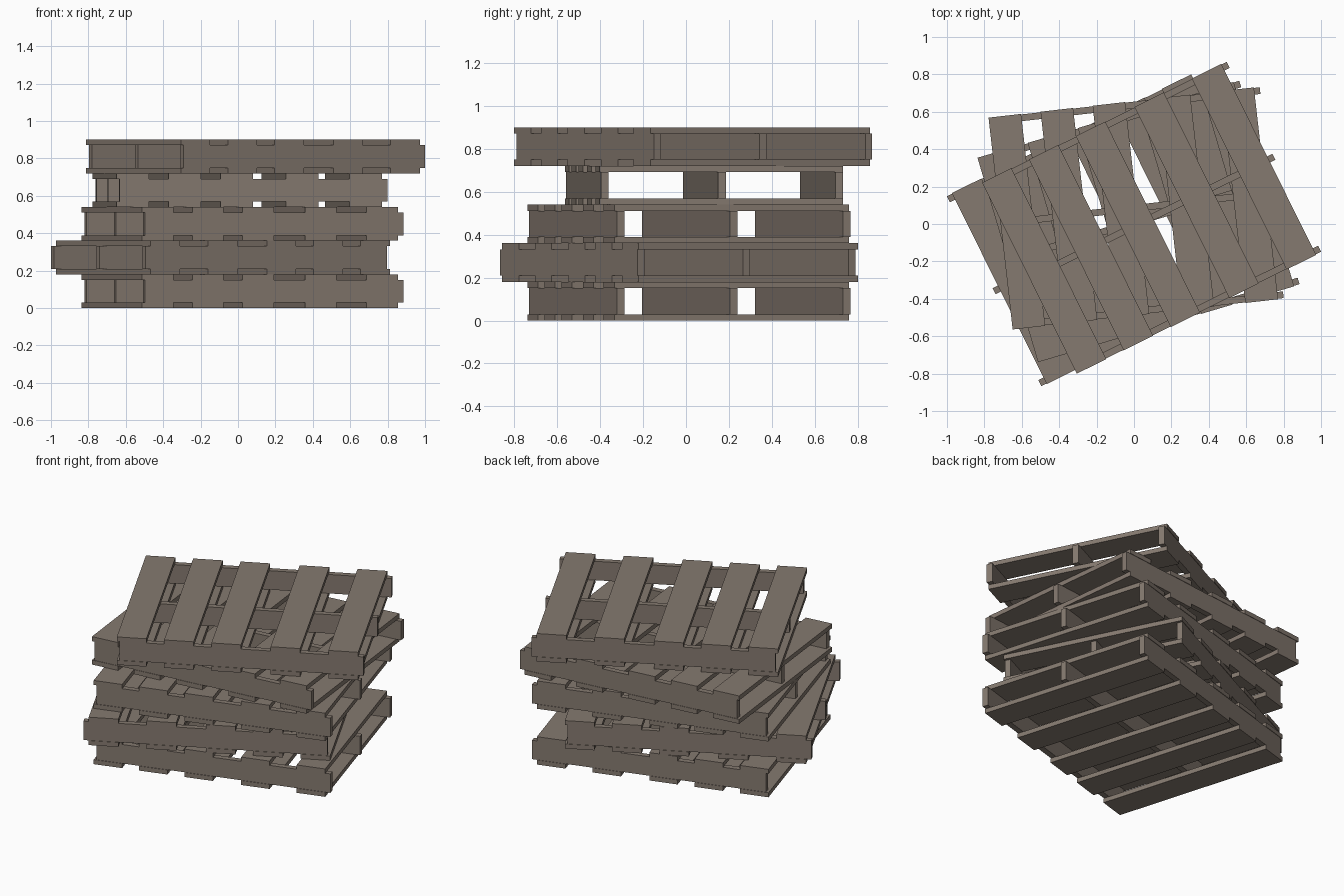
import bpy, bmesh, math
from mathutils import Matrix

if "Cube" in bpy.data.objects:
    bpy.data.objects.remove(bpy.data.objects["Cube"])

wood = bpy.data.materials.new("weathered wood")
wood.diffuse_color = (0.235, 0.193, 0.160, 1)
wood.use_nodes = True
wood.node_tree.nodes["Principled BSDF"].inputs["Base Color"].default_value = wood.diffuse_color

LEVEL = 0.18          # height of one pallet
DECK = 0.029          # board thickness
HALF = 0.57           # half length of a deck board
BOARDS = [(-0.73, -0.555), (-0.45, -0.275), (-0.17, 0.005), (0.18, 0.355), (0.522, 0.698)]


def add_box(bm, lo, hi):
    size = [b - a for a, b in zip(lo, hi)]
    mid = [(a + b) / 2 for a, b in zip(lo, hi)]
    bmesh.ops.create_cube(bm, size=1, matrix=Matrix.Translation(mid) @ Matrix.Diagonal((*size, 1)))


def make_part(name, boxes):
    bm = bmesh.new()
    for lo, hi in boxes:
        add_box(bm, lo, hi)
    mesh = bpy.data.meshes.new(name)
    bm.to_mesh(mesh)
    bm.free()
    mesh.materials.append(wood)
    return mesh


# three upright bearers, slightly longer than the deck on one end
bearers = make_part("bearers", [
    ((-0.713, v - 0.018, DECK), (0.729, v + 0.018, LEVEL - DECK)) for v in (-0.549, 0, 0.549)])
# five flat boards, used for both the lower and the upper deck
deck = make_part("deck_boards", [((a, -HALF, 0), (b, HALF, DECK)) for a, b in BOARDS])

# stack of pallets: centre x, centre y, turn in degrees
STACK = [
    (0.025, 0.015, 16.5),
    (-0.095, -0.035, 206.4),
    (0.025, 0.015, 16.5),
    (0.012, 0.085, 6.5),
    (0.095, 0.035, 26.4),
]

for i, (x, y, turn) in enumerate(STACK):
    for part, mesh, dz in (("lower_deck", deck, 0), ("bearers", bearers, 0),
                           ("upper_deck", deck, LEVEL - DECK)):
        ob = bpy.data.objects.new(f"pallet_{i + 1}_{part}", mesh)
        ob.location = (x, y, i * LEVEL + dz)
        ob.rotation_euler.z = math.radians(turn)
        bpy.context.collection.objects.link(ob)
